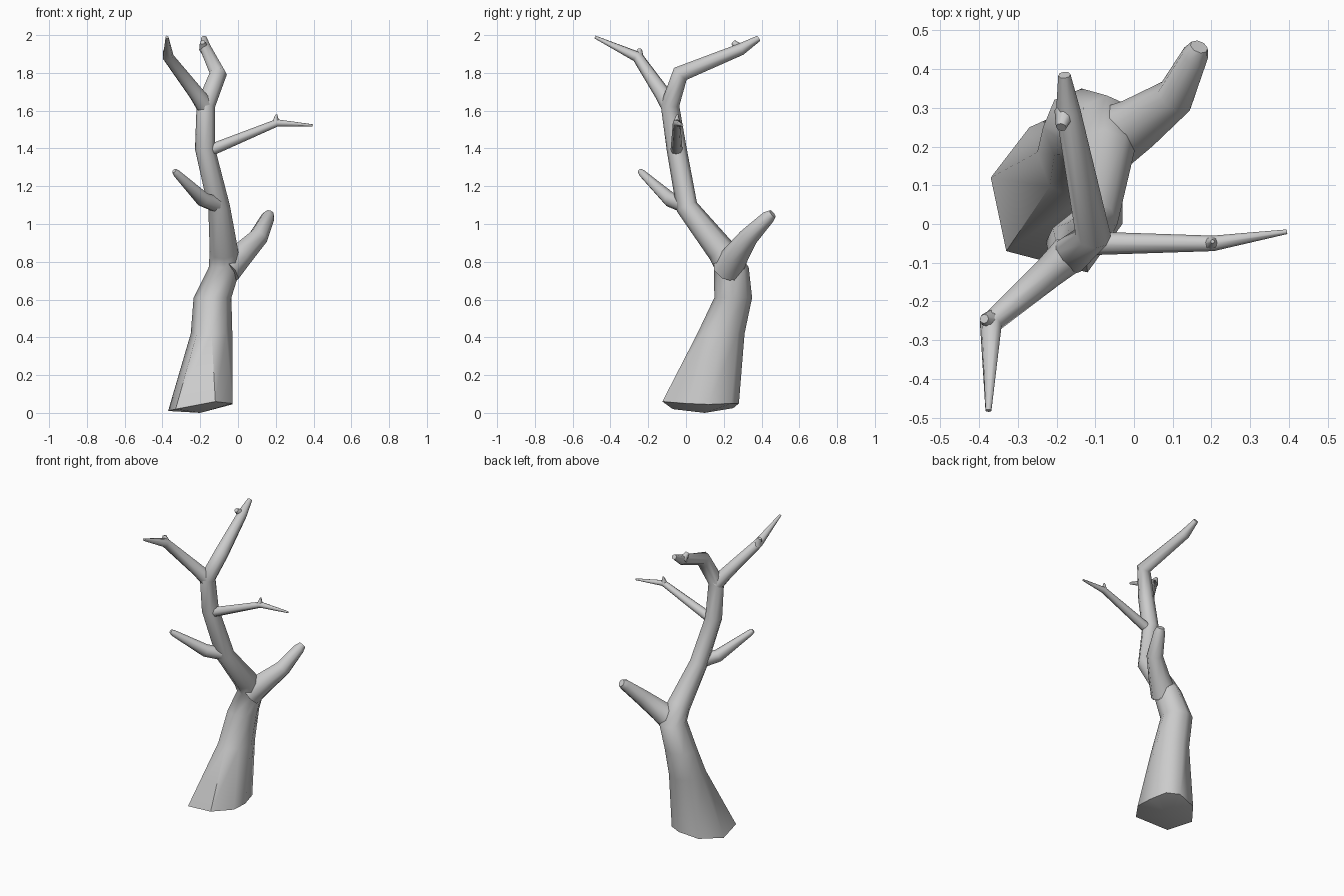
import bpy, bmesh, math
from mathutils import Vector

if "Cube" in bpy.data.objects:
    bpy.data.objects.remove(bpy.data.objects["Cube"])

SIDES = 8


def ring(center, u, v, ru, rv):
    """One polygonal cross-section."""
    c = Vector(center)
    return [c + u * ru * math.cos(a) + v * rv * math.sin(a)
            for a in (2 * math.pi * i / SIDES for i in range(SIDES))]


def tube_rings(path):
    """Cross-sections along a path of (x, y, z, radius) points."""
    pts = [Vector(p[:3]) for p in path]
    rings, u = [], None
    for i, p in enumerate(pts):
        before = (p - pts[i - 1]).normalized() if i else Vector()
        after = (pts[i + 1] - p).normalized() if i < len(pts) - 1 else Vector()
        t = (before + after).normalized()
        if u is None:
            u = Vector((0, 1, 0)) if abs(t.x) > 0.8 else Vector((1, 0, 0))
        u = (u - t * t.dot(u)).normalized()
        rings.append(ring(p, u, t.cross(u), path[i][3], path[i][3]))
    return rings


def loft(name, rings, bottom=None):
    """Skin the cross-sections into a closed, smooth shaded object."""
    bm = bmesh.new()
    loops = [[bm.verts.new(co) for co in r] for r in rings]
    for a, b in zip(loops, loops[1:]):
        for i in range(SIDES):
            j = (i + 1) % SIDES
            bm.faces.new((a[i], a[j], b[j], b[i]))
    bm.faces.new(loops[-1])
    if bottom:
        c = bm.verts.new(bottom)
        for i in range(SIDES):
            bm.faces.new((loops[0][(i + 1) % SIDES], loops[0][i], c))
    else:
        bm.faces.new(loops[0][::-1])
    bmesh.ops.recalc_face_normals(bm, faces=bm.faces)
    mesh = bpy.data.meshes.new(name)
    bm.to_mesh(mesh)
    bm.free()
    obj = bpy.data.objects.new(name, mesh)
    bpy.context.collection.objects.link(obj)
    bpy.ops.object.select_all(action='DESELECT')
    obj.select_set(True)
    bpy.context.view_layer.objects.active = obj
    bpy.ops.object.shade_smooth_by_angle(angle=math.radians(50))
    return obj


# Trunk: uneven cut base, flared lower part, then the leaning stem
X, Y = Vector((1, 0, 0)), Vector((0, 1, 0))
base = [Vector(p) for p in (
    (-0.03, 0.12, 0.045), (-0.06, 0.24, 0.05), (-0.14, 0.28, 0.05),
    (-0.27, 0.25, 0.025), (-0.37, 0.12, 0.01), (-0.33, -0.07, 0.02),
    (-0.12, -0.125, 0.06), (-0.03, 0.0, 0.05))]
lower = [ring((-0.14, 0.185, 0.42), X, Y, 0.11, 0.125),
         ring((-0.135, 0.25, 0.61), X, Y, 0.10, 0.10),
         ring((-0.07, 0.24, 0.77), X, Y, 0.085, 0.092)]
stem = tube_rings([(-0.075, 0.185, 0.86, 0.075),
                   (-0.10, 0.005, 1.09, 0.058),
                   (-0.175, -0.05, 1.40, 0.053),
                   (-0.17, -0.085, 1.63, 0.05),
                   (-0.105, -0.03, 1.795, 0.046),
                   (-0.17, 0.29, 1.925, 0.032),
                   (-0.18, 0.385, 1.983, 0.016)])
loft("trunk", [base] + lower + stem, bottom=(-0.2, 0.1, 0.0))

# Side branches and the small twig stubs near their tips
branches = {
    "low_branch": [(-0.06, 0.22, 0.76, 0.085), (0.01, 0.26, 0.83, 0.07),
                   (0.108, 0.33, 0.93, 0.052), (0.158, 0.435, 1.036, 0.036),
                   (0.168, 0.458, 1.055, 0.024)],
    "middle_left_branch": [(-0.10, 0.0, 1.10, 0.045), (-0.185, -0.085, 1.13, 0.04),
                           (-0.325, -0.232, 1.268, 0.02),
                           (-0.338, -0.244, 1.282, 0.013)],
    "right_branch": [(-0.16, -0.05, 1.385, 0.032), (0.205, -0.05, 1.535, 0.02),
                     (0.395, -0.02, 1.522, 0.006)],
    "top_left_branch": [(-0.17, -0.08, 1.62, 0.05), (-0.22, -0.125, 1.69, 0.042),
                        (-0.37, -0.257, 1.885, 0.03), (-0.376, -0.482, 1.99, 0.008)],
    "right_twig": [(0.2, -0.05, 1.535, 0.02), (0.203, -0.045, 1.58, 0.005)],
    "top_left_twig": [(-0.37, -0.25, 1.88, 0.028), (-0.387, -0.245, 1.925, 0.012)],
    "top_back_twig": [(-0.178, 0.29, 1.925, 0.028), (-0.188, 0.25, 1.962, 0.014)],
}
for name, path in branches.items():
    loft(name, tube_rings(path))
